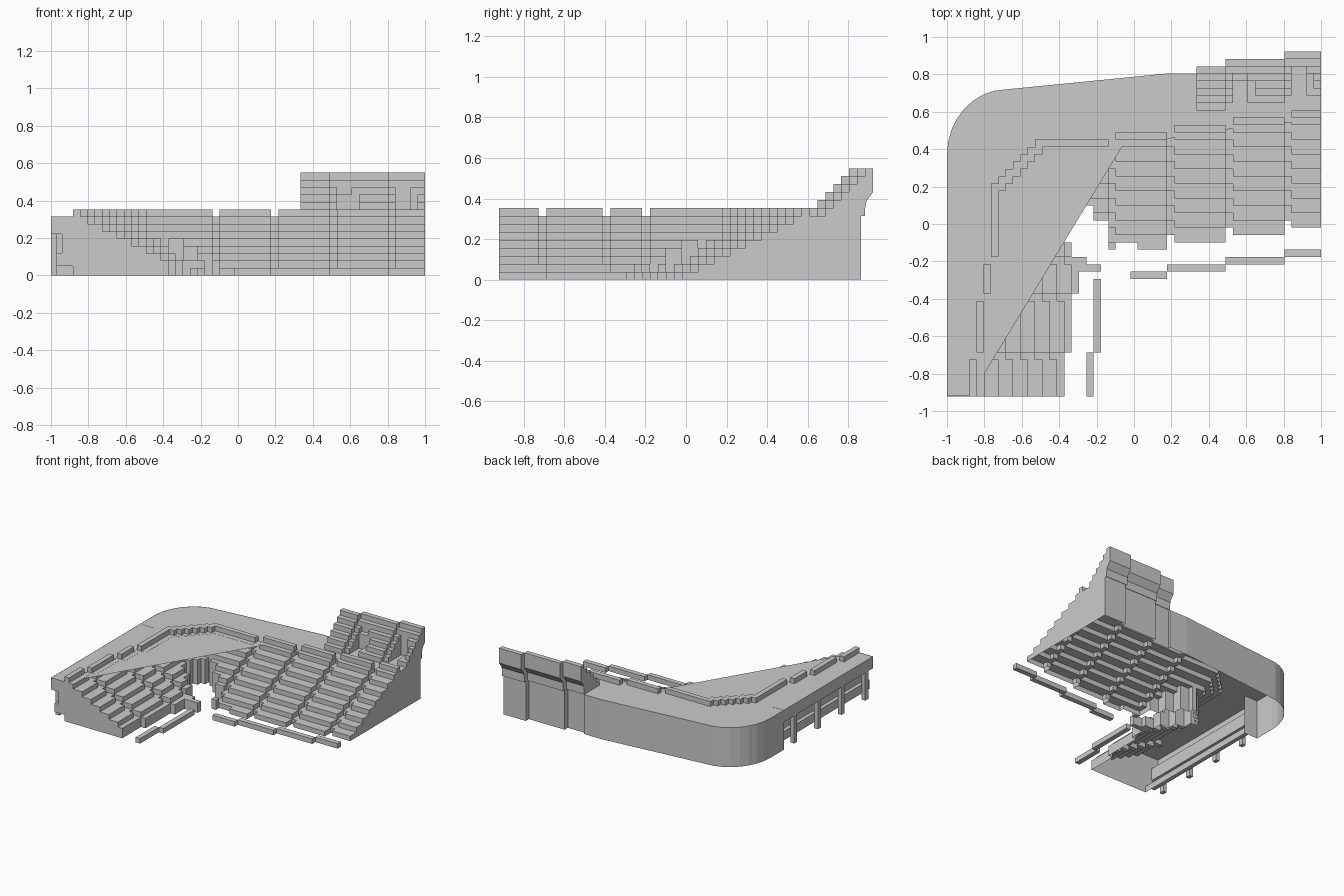
import bpy, bmesh, math

if "Cube" in bpy.data.objects:
    bpy.data.objects.remove(bpy.data.objects["Cube"])

U = 2 / 51                      # block size of the stepped seating
NX, NY = 51, 47
X = lambda i: -1 + i * U
Y = lambda j: (j - NY / 2) * U
DECK = 8 * U
GAL = .2                        # rear end of the open gallery


def finish(name, bm, merge=False):
    bmesh.ops.remove_doubles(bm, verts=bm.verts, dist=1e-5)
    if merge:
        bmesh.ops.dissolve_limit(bm, angle_limit=0.01, verts=bm.verts, edges=bm.edges)
    me = bpy.data.meshes.new(name)
    bm.to_mesh(me)
    bm.free()
    ob = bpy.data.objects.new(name, me)
    bpy.context.collection.objects.link(ob)
    return ob


def face(bm, pts):
    return bm.faces.new([bm.verts.new(p) for p in pts])


def prism(name, yz, x0, x1):
    bm = bmesh.new()
    f = face(bm, [(x0, y, z) for y, z in yz])
    r = bmesh.ops.extrude_face_region(bm, geom=[f])
    bmesh.ops.translate(bm, vec=(x1 - x0, 0, 0),
                        verts=[v for v in r['geom'] if isinstance(v, bmesh.types.BMVert)])
    # close the start side, which the extrusion leaves open
    if not f.is_valid:
        bmesh.ops.holes_fill(bm, edges=bm.edges)
    bmesh.ops.recalc_face_normals(bm, faces=bm.faces)
    return finish(name, bm)


def box(name, i0, i1, j0, j1, z0, z1):
    prism(name, [(Y(j0), z0), (Y(j1), z0), (Y(j1), z1), (Y(j0), z1)], X(i0), X(i1))


def stepped(name, h, base):
    """Hollow stepped shell from a block height function (None = flat deck)."""
    bm = bmesh.new()

    def height(i, j):
        return h(i, j) if 0 <= i < NX and 0 <= j < NY else base
    for i in range(NX):
        for j in range(NY):
            t = h(i, j)
            if t is None or t <= base:
                continue
            a, b, c, d = X(i), X(i + 1), Y(j), Y(j + 1)
            face(bm, [(a, c, t * U), (b, c, t * U), (b, d, t * U), (a, d, t * U)])
            for di, dj, p, q in ((0, -1, (a, c), (b, c)), (1, 0, (b, c), (b, d)),
                                 (0, 1, (b, d), (a, d)), (-1, 0, (a, d), (a, c))):
                n = height(i + di, j + dj)
                n = 8 if n is None else n
                for k in range(n, t):
                    face(bm, [(*p, k * U), (*q, k * U), (*q, (k + 1) * U), (*p, (k + 1) * U)])
    return finish(name, bm, True)


def lookup(v, table):
    return next(r for lim, r in table if v < lim)


# Lower bowl: two stands meeting in a tall pleated corner, cut by stair aisles
def lower(i, j):
    y0 = lookup(i, ((22, 19), (23, 21), (30, 20), (31, 22), (38, 21), (39, 23), (46, 22), (47, 24), (99, 23)))
    x0 = lookup(j, ((5, 19), (6, 18), (13, 20), (14, 19), (18, 21), (19, 20), (99, 22)))
    first = 26 + (19 - i) // 2 * 2 if i < 20 else lookup(i, ((22, 24), (26, 21), (99, 0)))
    last = x0 - 4 if j < 19 else 16 - (j - 19) // 2 * 2
    if j in (5, 13, 18):
        last += 1
    right = j - y0 if j >= first else -1
    left = x0 - 1 - i if i <= last else -1
    diag = j - i - 6 if i < 22 and j > 18 and j - i >= 14 else -1
    d = max(right, left, diag)
    if diag > 0:                # behind the corner wall all three slopes count
        d = max(diag, j - y0, x0 - 1 - i)
    if d < 0:
        return 0
    aisle = (i in (22, 30, 38, 46) and right >= left) or (j in (5, 13, 18) and left >= right)
    if not aisle and (d == 15 or (d == 16 and diag > max(left, right))):
        return 9                # parapet behind the last row
    return 1 + d // 2 if d < 16 else None


stepped("lower_seating", lower, 0)


# Upper tier with entrance recesses
def upper(i, j):
    if i < 34:
        return 8
    s = 0 if i < 38 else 1 if i < 46 else 2
    r = j - 39 - s
    if r < 0 or r > 4:
        return 8
    if i in (39, 40, 47, 48) and r < 4:
        return 8 if r < 3 or i > 46 else 11
    if i in (41, 49) and 0 < r < 3:
        return 9
    return 9 + r


stepped("upper_seating", upper, 8)
for k, (i0, i1) in enumerate(((34, 38), (38, 46), (46, 51))):
    y = Y(44 + k)
    prism("upper_back_wall", [(y - .03, DECK), (y, 9 * U), (y, 14 * U), (y + U, 14 * U), (y + U, 11 * U),
                              (y - .02, 9 * U), (y - .02, DECK)], X(i0), X(i1))

# Outer wall path with rounded corner
arc = [(-.68 - .32 * math.sin(a), .37 + .35 * math.cos(a))
       for a in (math.pi / 2 * (1 - k / 8) for k in range(9))]
wall = [(-1, GAL)] + arc + [(.18, .805), (X(34), .805), (X(34), .785), (X(38), .785), (X(38), .825),
                            (X(46), .825), (X(46), .863), (1, .863)]
bm = bmesh.new()
for (a, b), (c, d) in zip(wall, wall[1:]):
    face(bm, [(c, d, 0), (a, b, 0), (a, b, DECK), (c, d, DECK)])
face(bm, [(-1, GAL, 0), (-.88, GAL, 0), (-.88, GAL, DECK), (-1, GAL, DECK)])
face(bm, [(1, Y(39), 0), (1, .863, 0), (1, .863, DECK), (1, Y(39), DECK)])
finish("outer_wall", bm)

# Concourse deck with its diagonal front edge over the corner
bm = bmesh.new()
deck = [(-.8, -.92), (-.8, -.8), (-.06, .42), (X(30), .455), (X(38), .505), (X(46), .54), (1, .56)]
f = face(bm, [(x, y, DECK - .001) for x, y in deck + wall[::-1] + [(-1, -.92)]])
f.normal_update()
if f.normal.z < 0:
    f.normal_flip()
finish("concourse_deck", bm)

# Open gallery on the left side: fascia, recess and balustrade
prof = [(X(3), DECK), (-1, DECK), (-1, .22), (-.94, .22), (-.94, .12), (-.97, .12),
        (-.97, .05), (X(3), .05)]
bm = bmesh.new()
face(bm, [(x, Y(0), z) for x, z in prof])
for (a, b), (c, d) in zip(prof[1:], prof[2:] + [(X(3), 0)]):
    face(bm, [(a, Y(0), b), (a, GAL, b), (c, GAL, d), (c, Y(0), d)])
face(bm, [(X(3), Y(0), .05), (X(3), GAL, .05), (X(3), GAL, 0), (X(3), Y(0), 0)])
finish("gallery_wall", bm)
for k in range(4):
    j = 24.3 - 7.6 * k
    box("gallery_post", 0, .8, j, j + 1, 0, .22)

# Low barriers at the pitch edge
for i0, i1, j0, j1 in ((19, 20, 0, 6), (20, 21, 6, 16), (25, 30, 16, 17), (30, 38, 17, 18),
                       (38, 46, 18, 19), (46, 51, 19, 20)):
    box("pitch_barrier", i0, i1, j0, j1, 0, U)
for i0, i1, j0, j1 in ((17, 21, 17, 18), (17, 19, 18, 19), (22, 23, 20, 21)):
    box("corner_barrier", i0, i1, j0, j1, 0, 2 * U)
